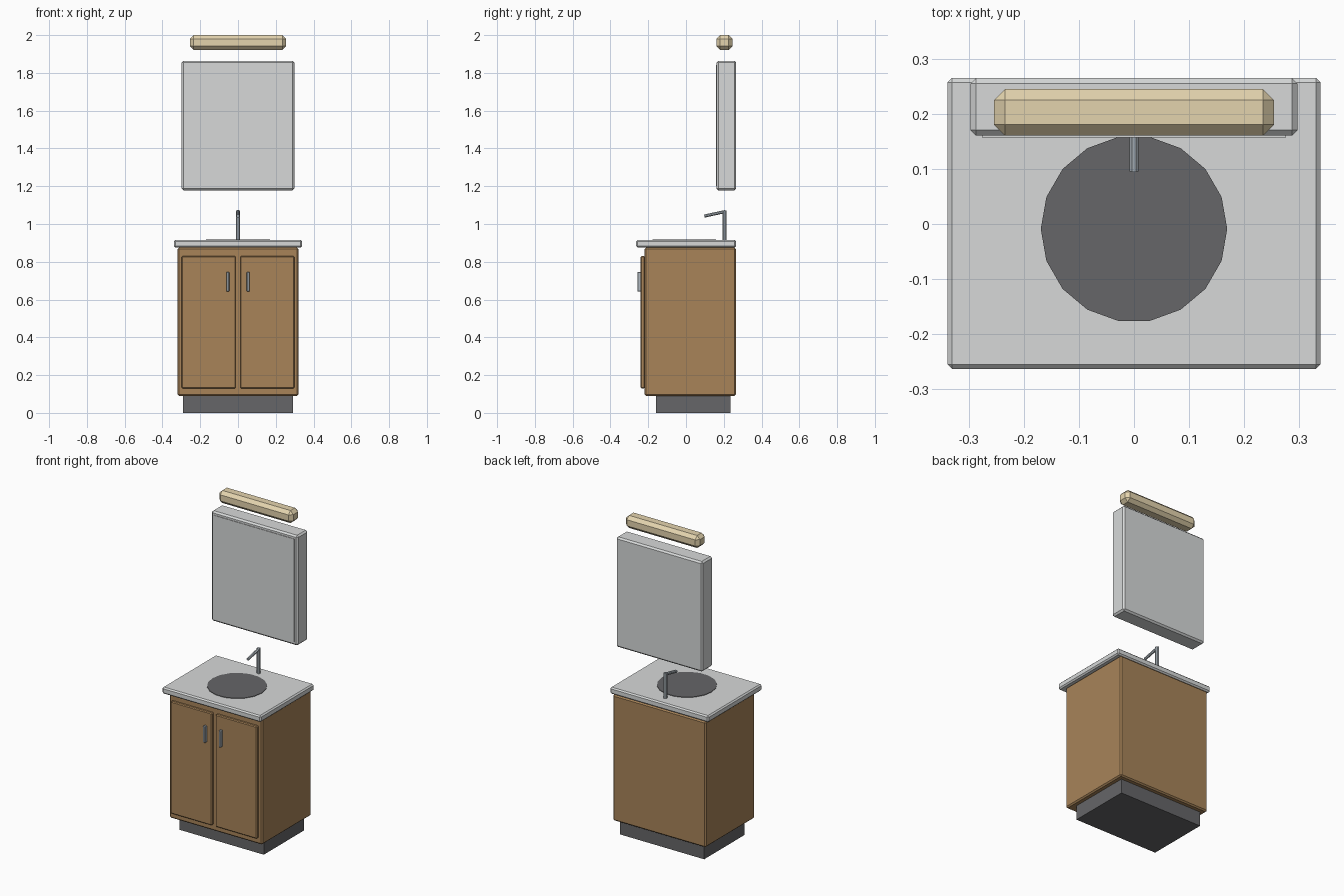
import bpy, bmesh, math
from mathutils import Vector

if "Cube" in bpy.data.objects:
    bpy.data.objects.remove(bpy.data.objects["Cube"])


def lin(c):
    c /= 255
    return c / 12.92 if c <= 0.04045 else ((c + 0.055) / 1.055) ** 2.4


def material(name, r, g, b):
    m = bpy.data.materials.new(name)
    m.diffuse_color = (lin(r), lin(g), lin(b), 1)
    m.use_nodes = True
    m.node_tree.nodes["Principled BSDF"].inputs["Base Color"].default_value = m.diffuse_color
    return m


wood = material("warm wood", 168, 132, 89)
dark = material("dark grey", 102, 102, 104)
pale = material("pale grey", 215, 217, 217)
chrome = material("chrome grey", 178, 187, 194)
glow = material("cream lamp", 228, 212, 174)


def finish(name, bm, mat):
    bmesh.ops.recalc_face_normals(bm, faces=bm.faces)
    me = bpy.data.meshes.new(name)
    bm.to_mesh(me)
    bm.free()
    me.materials.append(mat)
    ob = bpy.data.objects.new(name, me)
    bpy.context.collection.objects.link(ob)
    return ob


def box(name, x, y, z, mat, bevel=0.0):
    """Box from (min, max) ranges with chamfered edges."""
    bm = bmesh.new()
    bmesh.ops.create_cube(bm, size=1)
    for v in bm.verts:
        v.co = [r[0] if c < 0 else r[1] for c, r in zip(v.co, (x, y, z))]
    if bevel:
        bmesh.ops.bevel(bm, geom=list(bm.edges), offset=bevel, segments=1, affect='EDGES')
    return finish(name, bm, mat)


def rod(name, a, b, radius, sides, mat, turn=0.0):
    """Closed prism running from point a to point b."""
    a, b = Vector(a), Vector(b)
    d = b - a
    bm = bmesh.new()
    bmesh.ops.create_cone(bm, cap_ends=True, segments=sides, radius1=radius,
                          radius2=radius, depth=d.length)
    q = Vector((0, 0, 1)).rotation_difference(d)
    c, s = math.cos(turn), math.sin(turn)
    for v in bm.verts:
        p = Vector((v.co.x * c - v.co.y * s, v.co.x * s + v.co.y * c, v.co.z))
        v.co = q @ p + (a + b) / 2
    return finish(name, bm, mat)


# Vanity base
box("toe_kick", (-0.29, 0.29), (-0.16, 0.235), (0, 0.095), dark)
box("vanity_cabinet", (-0.32, 0.32), (-0.22, 0.265), (0.09, 0.875), wood, 0.008)

# Doors and handles, mirrored left and right
for side, s in (("left", -1), ("right", 1)):
    box(side + "_door", sorted((s * 0.012, s * 0.298)), (-0.24, -0.218), (0.13, 0.83), wood, 0.005)
    box(side + "_handle", sorted((s * 0.046, s * 0.062)), (-0.258, -0.239), (0.642, 0.747), chrome, 0.003)

# Countertop and basin
box("countertop", (-0.34, 0.34), (-0.264, 0.266), (0.875, 0.916), pale, 0.008)
rod("basin", (0, -0.009, 0.908), (0, -0.009, 0.919), 0.17, 18, dark, math.pi / 2)

# Tap
rod("tap_post", (0, 0.203, 0.91), (0, 0.203, 1.072), 0.011, 8, chrome, math.pi / 8)
rod("tap_spout", (0, 0.208, 1.066), (0, 0.097, 1.042), 0.009, 8, chrome, math.pi / 8)

# Mirror cabinet with its thin front panel
box("mirror_cabinet", (-0.298, 0.298), (0.161, 0.266), (1.178, 1.864), pale, 0.01)
box("mirror_panel", (-0.277, 0.277), (0.158, 0.162), (1.2, 1.842), pale)

# Lamp
box("lamp", (-0.255, 0.255), (0.161, 0.246), (1.922, 2.0), glow, 0.02)
